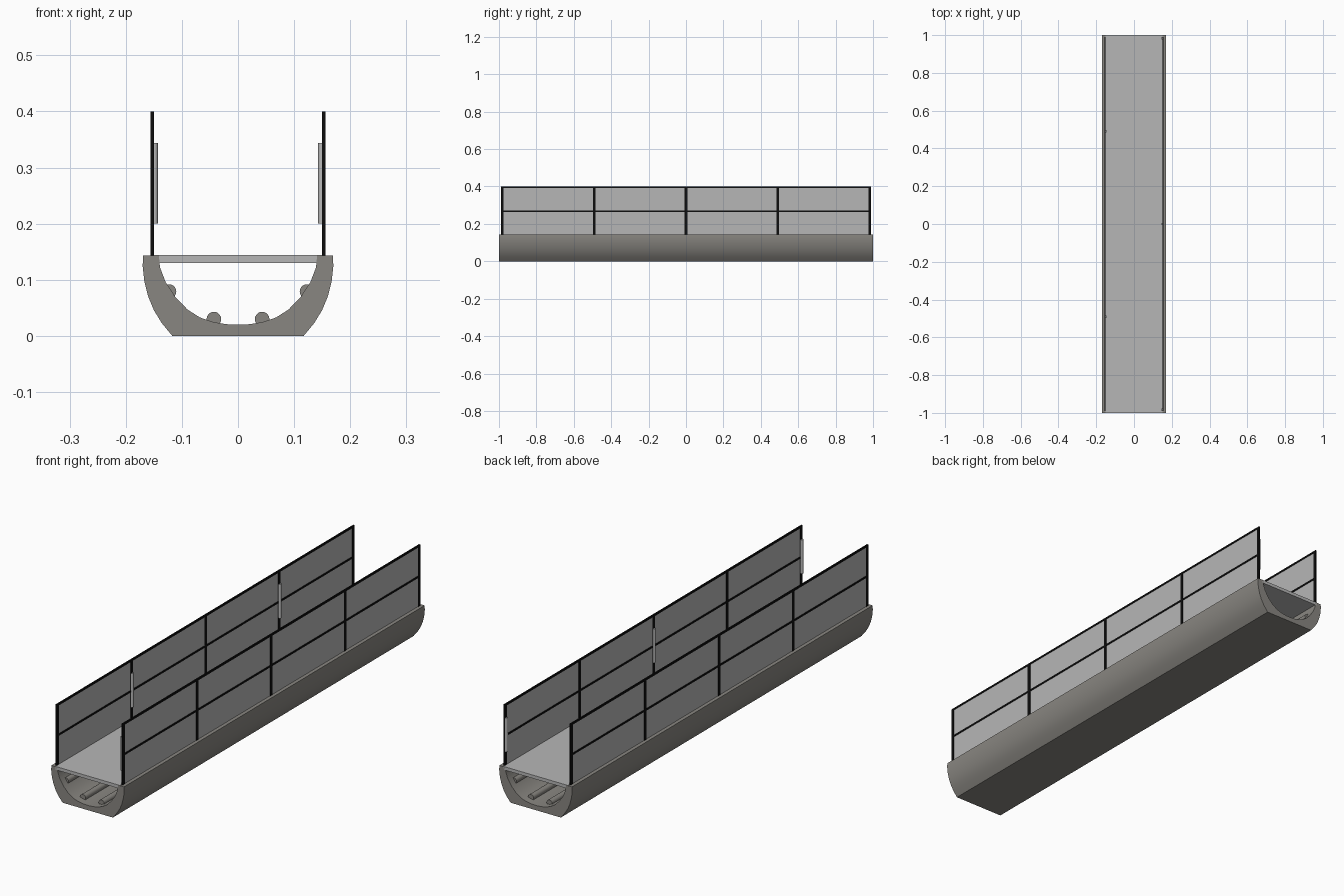
import bpy, bmesh, math

if "Cube" in bpy.data.objects:
    bpy.data.objects.remove(bpy.data.objects["Cube"])


def material(name, r, g, b):
    m = bpy.data.materials.new(name)
    m.diffuse_color = (r, g, b, 1)
    m.use_nodes = True
    m.node_tree.nodes["Principled BSDF"].inputs["Base Color"].default_value = m.diffuse_color
    return m


HULL = material("warm concrete grey", 0.25, 0.24, 0.22)
PANEL = material("light panel grey", 0.47, 0.47, 0.47)
BLACK = material("black metal", 0.004, 0.004, 0.004)
LAMP = material("pale lamp grey", 0.5, 0.5, 0.5)


def make(name, bm, mat, smooth=None):
    bmesh.ops.recalc_face_normals(bm, faces=bm.faces)
    me = bpy.data.meshes.new(name)
    bm.to_mesh(me)
    bm.free()
    ob = bpy.data.objects.new(name, me)
    bpy.context.collection.objects.link(ob)
    me.materials.append(mat)
    if smooth:
        bpy.ops.object.select_all(action='DESELECT')
        ob.select_set(True)
        bpy.context.view_layer.objects.active = ob
        bpy.ops.object.shade_smooth_by_angle(angle=math.radians(smooth))
    return ob


def box(name, x0, x1, y0, y1, z0, z1, mat):
    bm = bmesh.new()
    bmesh.ops.create_cube(bm, size=1)
    for v in bm.verts:
        v.co = ((x0 + x1) / 2 + v.co.x * (x1 - x0),
                (y0 + y1) / 2 + v.co.y * (y1 - y0),
                (z0 + z1) / 2 + v.co.z * (z1 - z0))
    return make(name, bm, mat)


def rod(name, centre, radius, length, along_y, mat):
    bm = bmesh.new()
    bmesh.ops.create_cone(bm, cap_ends=True, segments=20, radius1=radius,
                          radius2=radius, depth=length)
    for v in bm.verts:
        x, y, z = v.co
        if along_y:
            y, z = z, -y
        v.co = (x + centre[0], y + centre[1], z + centre[2])
    return make(name, bm, mat, 40)


# Trough hull: half profiles mirrored, joined as strips along the length
outer = [(0.169, 0.143), (0.17, 0.125), (0.167, 0.098), (0.16, 0.07),
         (0.15, 0.046), (0.136, 0.023), (0.117, 0.0), (0.06, 0.0), (0.0, 0.0)]
inner = [(0.141, 0.143), (0.139, 0.122), (0.129, 0.096), (0.112, 0.07),
         (0.09, 0.047), (0.068, 0.033), (0.045, 0.025), (0.022, 0.021), (0.0, 0.02)]


def full(p):
    return p + [(-x, z) for x, z in reversed(p[:-1])]


bm = bmesh.new()
rings = []
for y in (-1, 1):
    rings.append([[bm.verts.new((x, y, z)) for x, z in full(p)] for p in (outer, inner)])
(oa, ia), (ob_, ib) = rings
for i in range(len(oa) - 1):
    bm.faces.new((oa[i], oa[i + 1], ob_[i + 1], ob_[i]))
    bm.faces.new((ia[i], ia[i + 1], ib[i + 1], ib[i]))
    bm.faces.new((oa[i], oa[i + 1], ia[i + 1], ia[i]))
    bm.faces.new((ob_[i], ob_[i + 1], ib[i + 1], ib[i]))
for k in (0, -1):
    bm.faces.new((oa[k], ia[k], ib[k], ob_[k]))
make("trough_hull", bm, HULL, 35)

# Walking deck
box("deck", -0.15, 0.15, -1, 1, 0.13, 0.144, PANEL)

# Pipes lying along the inside of the trough
for x, z in ((0.043, 0.03), (0.123, 0.079)):
    for s in (-1, 1):
        rod("trough_pipe", (s * x, 0, z), 0.013, 1.94, True, HULL)

# Railings: glazed sheet, posts, rails and lamps on alternating posts
posts = (-0.983, -0.491, 0, 0.491, 0.983)
for s in (-1, 1):
    c = s * 0.153
    box("railing_panel", c - 0.001, c + 0.001, -0.985, 0.985, 0.143, 0.398, PANEL)
    for i, y in enumerate(posts):
        box("railing_post", c - 0.003, c + 0.003, y - 0.007, y + 0.007, 0.142, 0.4, BLACK)
        if (i % 2 == 0) == (s > 0):
            rod("post_lamp", (s * 0.149, y, 0.272), 0.006, 0.143, False, LAMP)
    for z in (0.396, 0.268):
        box("railing_bar", c - 0.003, c + 0.003, -0.99, 0.99, z - 0.004, z + 0.004, BLACK)
